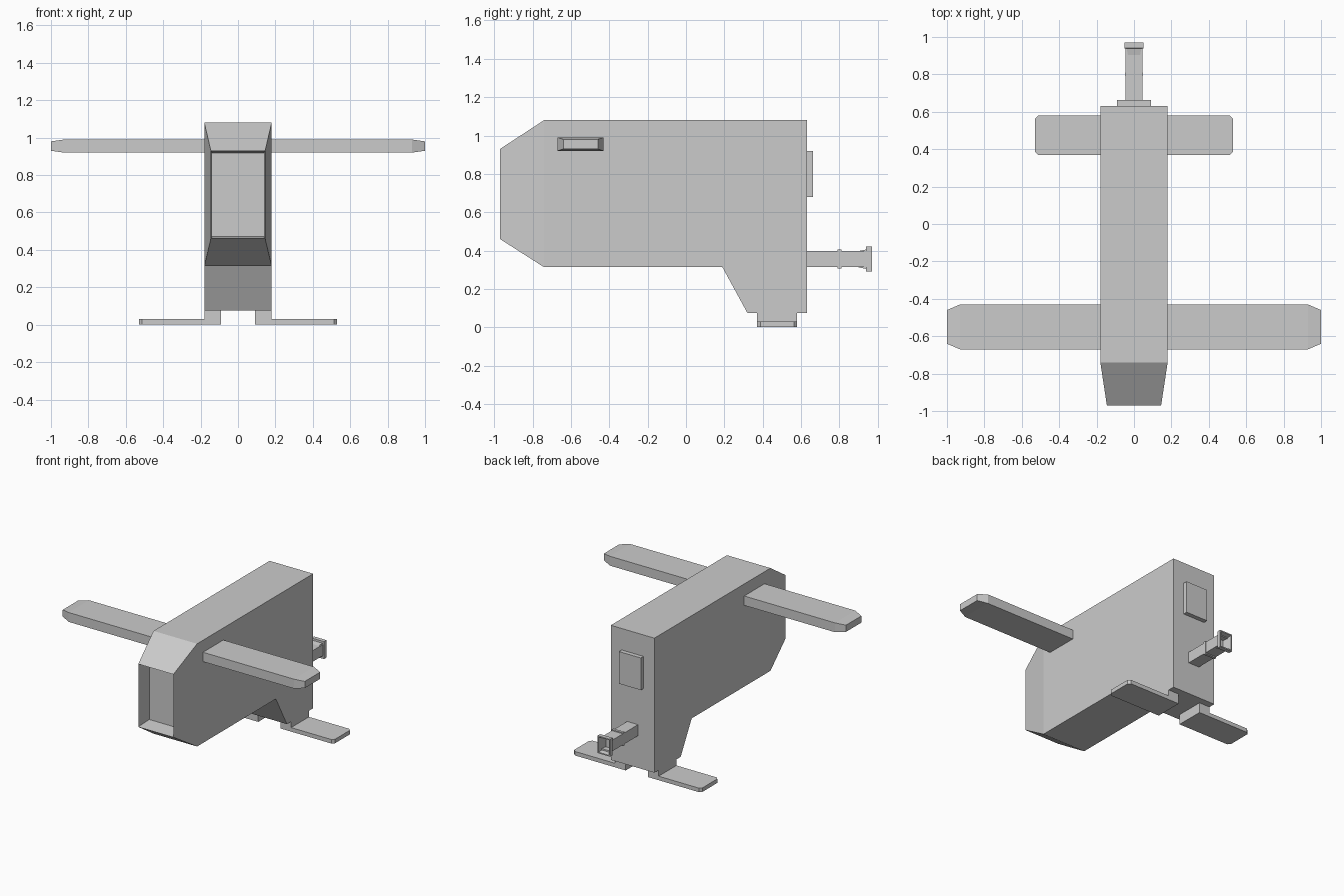
import bpy, bmesh
from mathutils import Vector

if "Cube" in bpy.data.objects:
    bpy.data.objects.remove(bpy.data.objects["Cube"])


def finish(name, bm, mirror=False):
    me = bpy.data.meshes.new(name)
    bm.to_mesh(me)
    bm.free()
    ob = bpy.data.objects.new(name, me)
    bpy.context.collection.objects.link(ob)
    if mirror:
        ob.modifiers.new("Mirror", 'MIRROR')
    return ob


def loft(axis, sections):
    """Rectangles (t, u0, u1, v0, v1) skinned along x (u=y, v=z) or y (u=x, v=z)."""
    bm = bmesh.new()
    rings = []
    for t, u0, u1, v0, v1 in sections:
        pts = [(u0, v0), (u1, v0), (u1, v1), (u0, v1)]
        rings.append([bm.verts.new((t, u, v) if axis == 'x' else (u, t, v)) for u, v in pts])
    for a, b in zip(rings, rings[1:]):
        for i in range(4):
            j = (i + 1) % 4
            bm.faces.new((a[i], a[j], b[j], b[i]))
    bm.faces.new(rings[0])
    bm.faces.new(rings[-1])
    bmesh.ops.recalc_face_normals(bm, faces=bm.faces[:])
    return bm


def recess(bm, direction, depth, scale, rim=0):
    """Sink the face furthest along direction into the solid, narrowing it by scale."""
    d = Vector(direction)
    face = max(bm.faces, key=lambda f: f.calc_center_median().dot(d))
    if rim:
        bmesh.ops.inset_individual(bm, faces=[face], thickness=rim)
    face = bmesh.ops.extrude_discrete_faces(bm, faces=[face])['faces'][0]
    c = face.calc_center_median()
    for v in face.verts:
        v.co = c + (v.co - c) * scale - d * depth


# Body: side profile with tapered nose and rear leg block
profile = [(-0.97, 0.46), (-0.74, 0.313), (0.19, 0.313), (0.32, 0.075),
           (0.63, 0.075), (0.63, 1.08), (-0.74, 1.08), (-0.97, 0.93)]
bm = bmesh.new()
sides = []
for s in (-1, 1):
    vs = [bm.verts.new((s * (0.145 if y < -0.9 else 0.18), y, z)) for y, z in profile]
    bm.faces.new((vs[0], vs[1], vs[6], vs[7]))
    bm.faces.new(vs[1:7])
    sides.append(vs)
for i in range(len(profile)):
    j = (i + 1) % len(profile)
    bm.faces.new((sides[0][i], sides[0][j], sides[1][j], sides[1][i]))
bmesh.ops.recalc_face_normals(bm, faces=bm.faces[:])
recess(bm, (0, -1, 0), 0.12, 0.95)
finish("body", bm)

# Wings with tapered tips
finish("wings", loft('x', [(0.17, -0.67, -0.43, 0.92, 0.99),
                           (0.93, -0.67, -0.43, 0.92, 0.99),
                           (1.0, -0.64, -0.46, 0.93, 0.98)]), True)

# Feet with clipped toes, and the short ankles above them
finish("feet", loft('x', [(0.175, 0.37, 0.58, 0, 0.03),
                          (0.512, 0.37, 0.58, 0, 0.03),
                          (0.53, 0.388, 0.562, 0, 0.03)]), True)
finish("ankles", loft('x', [(0.092, 0.37, 0.58, 0, 0.08),
                            (0.18, 0.37, 0.58, 0, 0.08)]), True)

# Rear panel
finish("rear_panel", loft('y', [(0.62, -0.09, 0.09, 0.68, 0.92),
                                (0.662, -0.09, 0.09, 0.68, 0.92)]))

# Tail nozzle: tube, thin band and flared hollow end
finish("tail_tube", loft('y', [(0.62, -0.045, 0.045, 0.315, 0.398),
                               (0.89, -0.045, 0.045, 0.315, 0.398)]))
finish("tail_band", loft('y', [(0.79, -0.047, 0.047, 0.307, 0.406),
                               (0.81, -0.047, 0.047, 0.307, 0.406)]))
bm = loft('y', [(0.88, -0.045, 0.045, 0.315, 0.398),
                (0.939, -0.045, 0.045, 0.315, 0.398),
                (0.94, -0.052, 0.052, 0.29, 0.42),
                (0.97, -0.052, 0.052, 0.29, 0.42)])
recess(bm, (0, 1, 0), 0.07, 0.75, rim=0.012)
finish("tail_end", bm)
